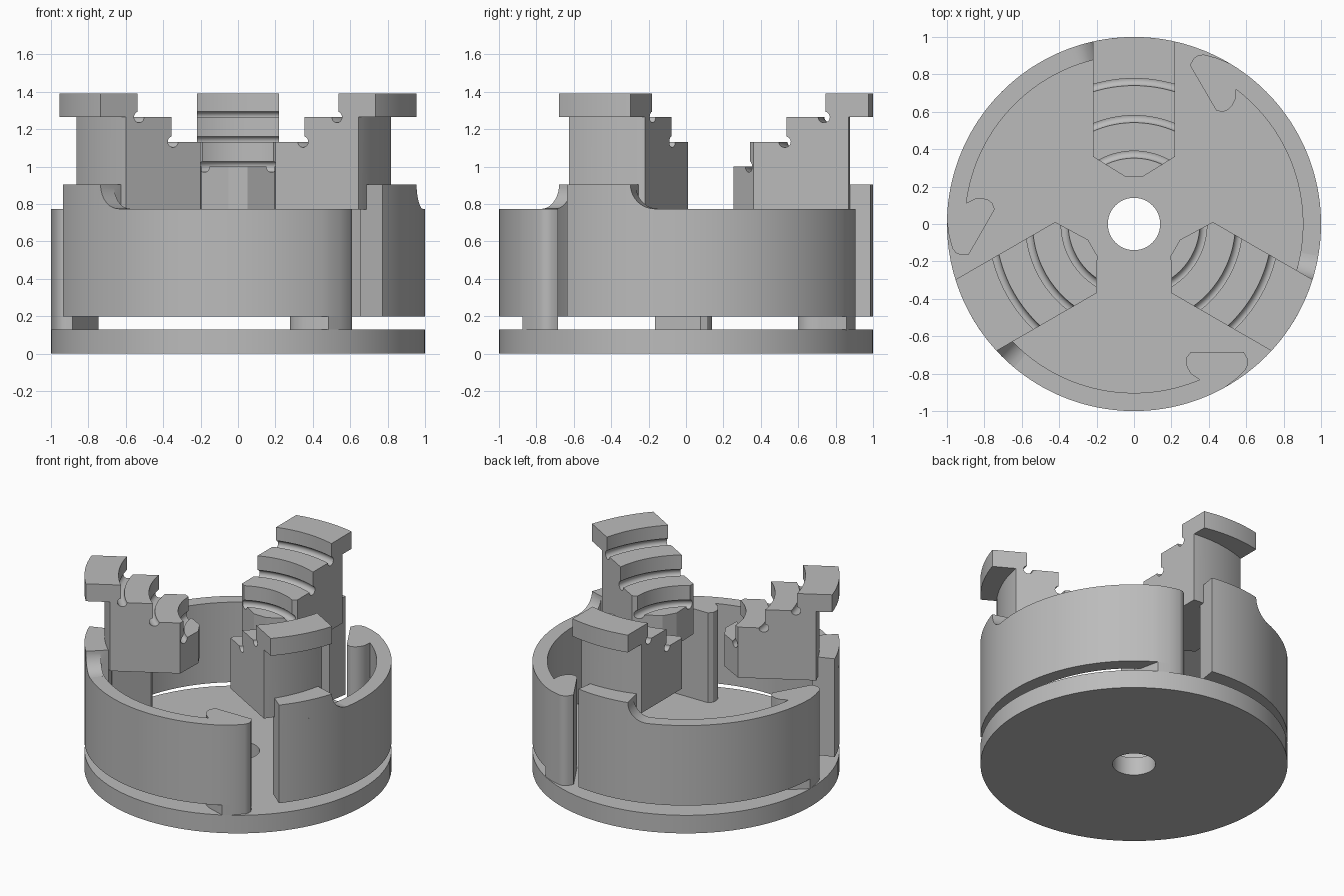
import bpy, bmesh
from math import sin, cos, radians, asin, degrees

if "Cube" in bpy.data.objects:
    bpy.data.objects.remove(bpy.data.objects["Cube"], do_unlink=True)

steel = bpy.data.materials.new("plain_grey")
steel.use_nodes = True
grey = (0.5, 0.5, 0.5, 1)
steel.diffuse_color = grey
steel.node_tree.nodes["Principled BSDF"].inputs["Base Color"].default_value = grey


def polar(deg, r):
    return r * cos(radians(deg)), r * sin(radians(deg))


def span(a, b, n):
    return [a + (b - a) * i / n for i in range(n + 1)]


def loft(name, sections, closed=False):
    """Skin a row of matching closed cross-sections."""
    bm = bmesh.new()
    rows = [[bm.verts.new(p) for p in s] for s in sections]
    n = len(rows[0])
    pairs = list(zip(rows, rows[1:]))
    if closed:
        pairs.append((rows[-1], rows[0]))
    else:
        bm.faces.new(rows[0])
        bm.faces.new(rows[-1])
    for a, b in pairs:
        for i in range(n):
            j = (i + 1) % n
            bm.faces.new((a[i], a[j], b[j], b[i]))
    bmesh.ops.recalc_face_normals(bm, faces=bm.faces[:])
    mesh = bpy.data.meshes.new(name)
    bm.to_mesh(mesh)
    bm.free()
    mesh.materials.append(steel)
    ob = bpy.data.objects.new(name, mesh)
    bpy.context.collection.objects.link(ob)
    return ob


def extrude(name, plan, z0, z1):
    return loft(name, [[(x, y, z) for x, y in plan] for z in (z0, z1)])


def revolve(name, profile, angles, closed=False):
    return loft(name, [[(*polar(a, r), z) for r, z in profile] for a in angles], closed)


def activate(ob):
    bpy.ops.object.select_all(action="DESELECT")
    ob.select_set(True)
    bpy.context.view_layer.objects.active = ob


def boolean(ob, cutter, operation):
    mod = ob.modifiers.new("cut", "BOOLEAN")
    mod.operation = operation
    mod.solver = "EXACT"
    mod.object = cutter
    activate(ob)
    bpy.ops.object.modifier_apply(modifier=mod.name)
    bpy.data.objects.remove(cutter, do_unlink=True)


def smooth(ob):
    activate(ob)
    bpy.ops.object.shade_smooth_by_angle(angle=radians(30))


def copies(ob, name):
    """Place the part at the three jaw positions."""
    smooth(ob)
    for i, label in enumerate(("back", "right", "left")):
        item = ob if i == 0 else ob.copy()
        if i:
            bpy.context.collection.objects.link(item)
        item.name = label + "_" + name
        item.rotation_euler.z = radians(90 + 120 * i)


# Base disc with a centre hole
disc = revolve("base_disc", [(0.14, 0), (1, 0), (1, 0.13), (0.14, 0.13)],
               span(0, 360, 96)[:-1], closed=True)
smooth(disc)

# Stepped jaw with a round relief groove in each inner corner
profile = [(0.2, 0.77), (1, 0.77), (1, 1.39)]
GROOVE = 0.03
top = 1.39
for step_r, floor in ((0.778, 1.265), (0.58, 1.133), (0.39, 1.0)):
    profile.append((step_r, top))
    for a in span(74.5, -180, 14):
        dx, dz = polar(a, GROOVE)
        profile.append((step_r - 0.008 + dx, floor + dz))
    top = floor
profile.append((0.2, top))
HALF = 0.22
jaw = revolve("jaw", profile, span(-60, 60, 40))
plan = [(0.255, -0.05), (0.36, -HALF), (1.2, -HALF),
        (1.2, HALF), (0.36, HALF), (0.255, 0.05)]
boolean(jaw, extrude("jaw_outline", plan, 0.5, 1.6), "INTERSECT")

# Narrow the jaw below its top lip, along a slightly off-centre arc
arc = [polar(a, 0.9) for a in span(-22, 32, 27)]
neck = [(x - 0.022, y - 0.1) for x, y in arc] + [(1.3, 0.5), (1.3, -0.5)]
boolean(jaw, extrude("neck_cutter", neck, 0.6, 1.265), "DIFFERENCE")
copies(jaw, "jaw")

# Curved spring arm ending in a hooked foot
START = -9.5
JAW_EDGE = degrees(asin(HALF))
hook = [(89, 1), (93.4, 0.992), (97.6, 0.98), (99.2, 0.965), (100.2, 0.94),
        (100.6, 0.9), (84, 0.749), (81.6, 0.765), (80.6, 0.79), (80.3, 0.82),
        (80.9, 0.86), (82.9, 0.903)]
outline = [(a, 1) for a in span(START, 87, 48)] + hook
outline += [(a, 0.903) for a in span(81, JAW_EDGE, 34)]
outline += [(a, 0.85) for a in span(JAW_EDGE, START, 10)]
arm = extrude("arm", [polar(*p) for p in outline], 0.2, 0.775)
copies(arm, "spring_arm")

# Foot joining the hook to the base
foot = extrude("foot", [polar(*p) for p in hook], 0.125, 0.2)
copies(foot, "arm_foot")

# Raised rim behind the jaw, with a concave fillet down to the arm
FILLET = 0.13
tops = [(a, 0.905) for a in span(START, JAW_EDGE, 12)]
for t in span(0, 88, 10)[1:]:
    dx, dz = polar(t, FILLET)
    tops.append((degrees(asin(HALF + FILLET - dx)), 0.905 - dz))
sections = []
for a, z in tops:
    inner = 0.85 if a <= JAW_EDGE else 0.903
    sections.append([(*polar(a, r), h) for r, h in
                     ((inner, 0.77), (1, 0.77), (1, z), (inner, z))])
copies(loft("rim", sections), "raised_rim")
